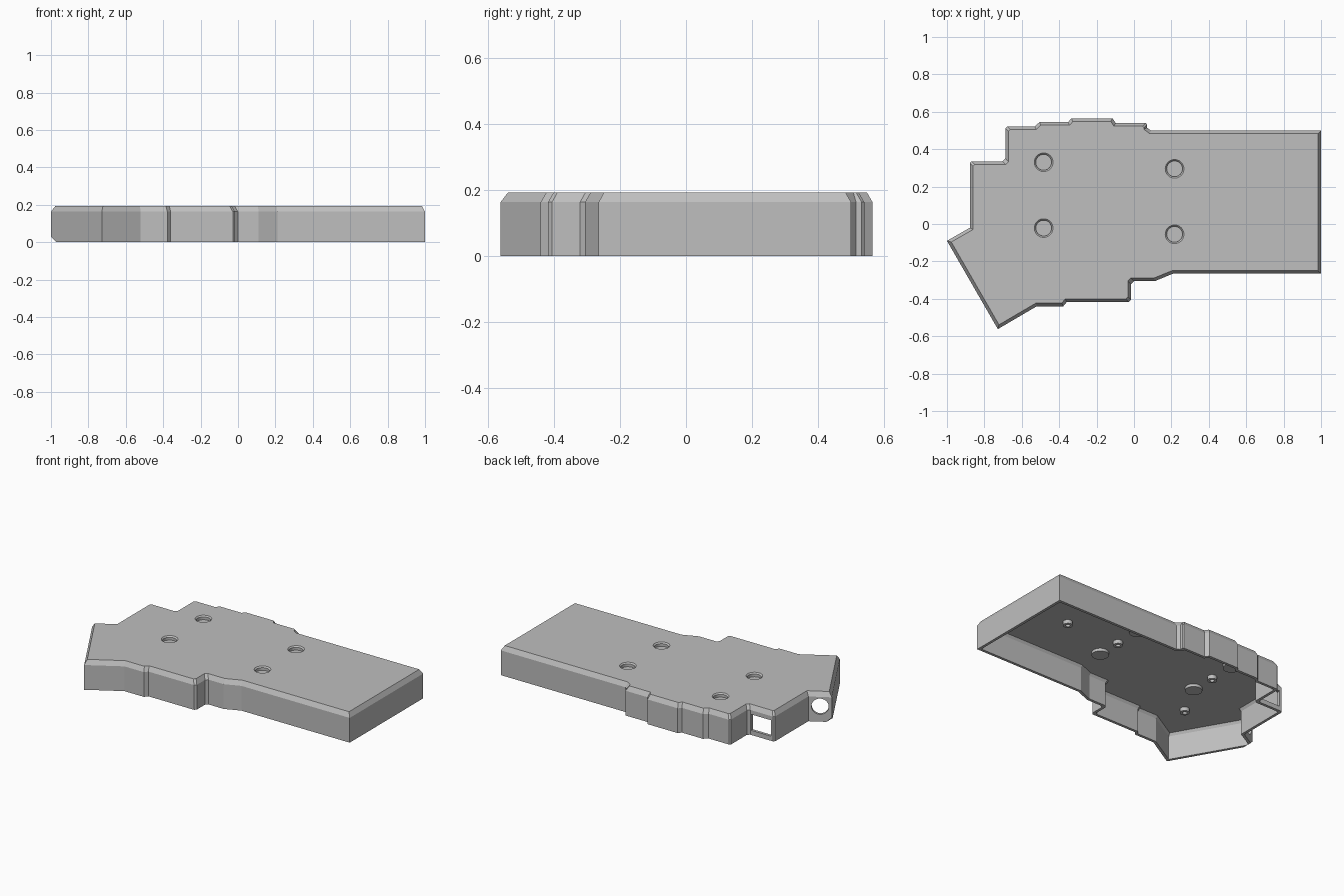
import bpy, bmesh, math
from mathutils import Vector, Matrix

if "Cube" in bpy.data.objects:
    bpy.data.objects.remove(bpy.data.objects["Cube"], do_unlink=True)

grey = bpy.data.materials.new("plain grey")
grey.use_nodes = True
grey.diffuse_color = (0.52, 0.52, 0.52, 1)
grey.node_tree.nodes["Principled BSDF"].inputs["Base Color"].default_value = grey.diffuse_color

HEIGHT = 0.193
CEILING = 0.175


def make_object(name, bm):
    bmesh.ops.recalc_face_normals(bm, faces=bm.faces)
    mesh = bpy.data.meshes.new(name)
    bm.to_mesh(mesh)
    bm.free()
    mesh.materials.append(grey)
    obj = bpy.data.objects.new(name, mesh)
    bpy.context.collection.objects.link(obj)
    return obj


def make_active(obj):
    bpy.ops.object.select_all(action="DESELECT")
    obj.select_set(True)
    bpy.context.view_layer.objects.active = obj


# Counter-clockwise outline: x, y, corner cut
outline = [
    (1, -.265, 0), (1, .5, 0), (.09, .5, 0), (.07, .515, 0), (.07, .54, .008),
    (-.098, .54, 0), (-.115, .565, 0), (-.335, .565, 0), (-.352, .545, 0),
    (-.505, .545, 0), (-.53, .522, 0), (-.688, .522, .01), (-.688, .335, .015),
    (-.878, .335, .01), (-.878, -.02, 0), (-1, -.09, 0), (-.728, -.562, 0),
    (-.52, -.44, 0), (-.378, -.44, 0), (-.36, -.418, 0), (-.016, -.418, .012),
    (-.016, -.306, .015), (.11, -.306, 0), (.21, -.265, 0),
]


def ring_points(inset):
    """Outline moved inward, with its marked corners cut."""
    pts = [Vector(p[:2]) for p in outline]
    moved = []
    for i, p in enumerate(pts):
        a = (p - pts[i - 1]).normalized()
        b = (pts[(i + 1) % len(pts)] - p).normalized()
        na, nb = Vector((-a.y, a.x)), Vector((-b.y, b.x))
        moved.append(p + (na + nb) * inset / (1 + na.dot(nb)))
    result = []
    for i, p in enumerate(moved):
        cut = outline[i][2]
        if cut:
            for q in (moved[i - 1], moved[(i + 1) % len(moved)]):
                result.append(p + (q - p).normalized() * cut)
        else:
            result.append(p)
    return result


def lathe(name, profile, x, y, sides=40):
    """Revolve (radius, z) points about a vertical axis."""
    bm = bmesh.new()
    verts = [bm.verts.new((r, 0, z)) for r, z in profile]
    edges = [bm.edges.new(pair) for pair in zip(verts, verts[1:])]
    bmesh.ops.spin(bm, geom=verts + edges, axis=(0, 0, 1), cent=(0, 0, 0),
                   angle=math.tau, steps=sides, use_merge=False)
    bmesh.ops.remove_doubles(bm, verts=bm.verts, dist=0.0002)
    bmesh.ops.translate(bm, verts=bm.verts, vec=(x, y, 0))
    return make_object(name, bm)


def box(name, centre, size, rotation=Matrix()):
    bm = bmesh.new()
    bmesh.ops.create_cube(bm, size=1, matrix=Matrix.Translation(centre) @ rotation
                          @ Matrix.Diagonal((*size, 1)))
    return make_object(name, bm)


def cut(target, cutter):
    mod = target.modifiers.new("cut", "BOOLEAN")
    mod.operation = "DIFFERENCE"
    mod.solver = "EXACT"
    mod.object = cutter
    make_active(target)
    bpy.ops.object.modifier_apply(modifier=mod.name)
    bpy.data.objects.remove(cutter, do_unlink=True)


# Hollow case, open underneath, with a sloped upper rim
bm = bmesh.new()
levels = [(.028, CEILING), (.018, .158), (.018, 0), (0, 0), (0, .163), (.017, HEIGHT)]
rings = [[bm.verts.new((p.x, p.y, z)) for p in ring_points(inset)] for inset, z in levels]
for low, high in zip(rings, rings[1:]):
    for i in range(len(low)):
        bm.faces.new((low[i - 1], low[i], high[i], high[i - 1]))
bm.faces.new(rings[0])
bm.faces.new(rings[-1])
shell = make_object("case_shell", bm)

# Rectangular side opening
cut(shell, box("opening_cutter", (-.782, .335, .083), (.146, .09, .105)))

# Round opening through the slanted end wall
normal = Vector((-.07, .122, 0)).normalized()
bm = bmesh.new()
bmesh.ops.create_cone(bm, cap_ends=True, segments=40, radius1=.052, radius2=.052, depth=.09,
                      matrix=Matrix.Translation((-.939, -.055, .1))
                      @ normal.to_track_quat("Z", "Y").to_matrix().to_4x4())
cut(shell, make_object("round_cutter", bm))

# Bevelled lower tip of the slanted end
cut(shell, box("tip_cutter", (-1, -.09, 0), (.04, .3, .04), Matrix.Rotation(math.radians(45), 4, "Y")))

# Four shallow round recesses, each with a cup beneath the ceiling
for i, (x, y) in enumerate([(-.483, .33), (-.483, -.022), (.217, .295), (.217, -.055)], 1):
    cut(shell, lathe("recess_cutter", [(0, .15), (.042, .15), (.042, .185), (.05, HEIGHT),
                                       (.05, .21), (0, .21)], x, y))
    cup = lathe(f"recess_cup_{i}", [(0, .156), (.052, .156), (.052, .18), (.042, .18),
                                    (.042, .167), (0, .167)], x, y)
    make_active(cup)
    bpy.ops.object.shade_smooth_by_angle(angle=math.radians(30))

# Small hollow pegs under the ceiling
for i, (x, y) in enumerate([(.6, .1), (.217, .11), (-.483, .15), (-.605, -.25)], 1):
    peg = lathe(f"inner_peg_{i}", [(0, CEILING + .004), (.029, CEILING + .004), (.029, .15),
                                   (.014, .15), (.014, .172), (0, .172)], x, y, 24)
    make_active(peg)
    bpy.ops.object.shade_smooth_by_angle(angle=math.radians(30))

make_active(shell)
bpy.ops.object.shade_smooth_by_angle(angle=math.radians(15))
